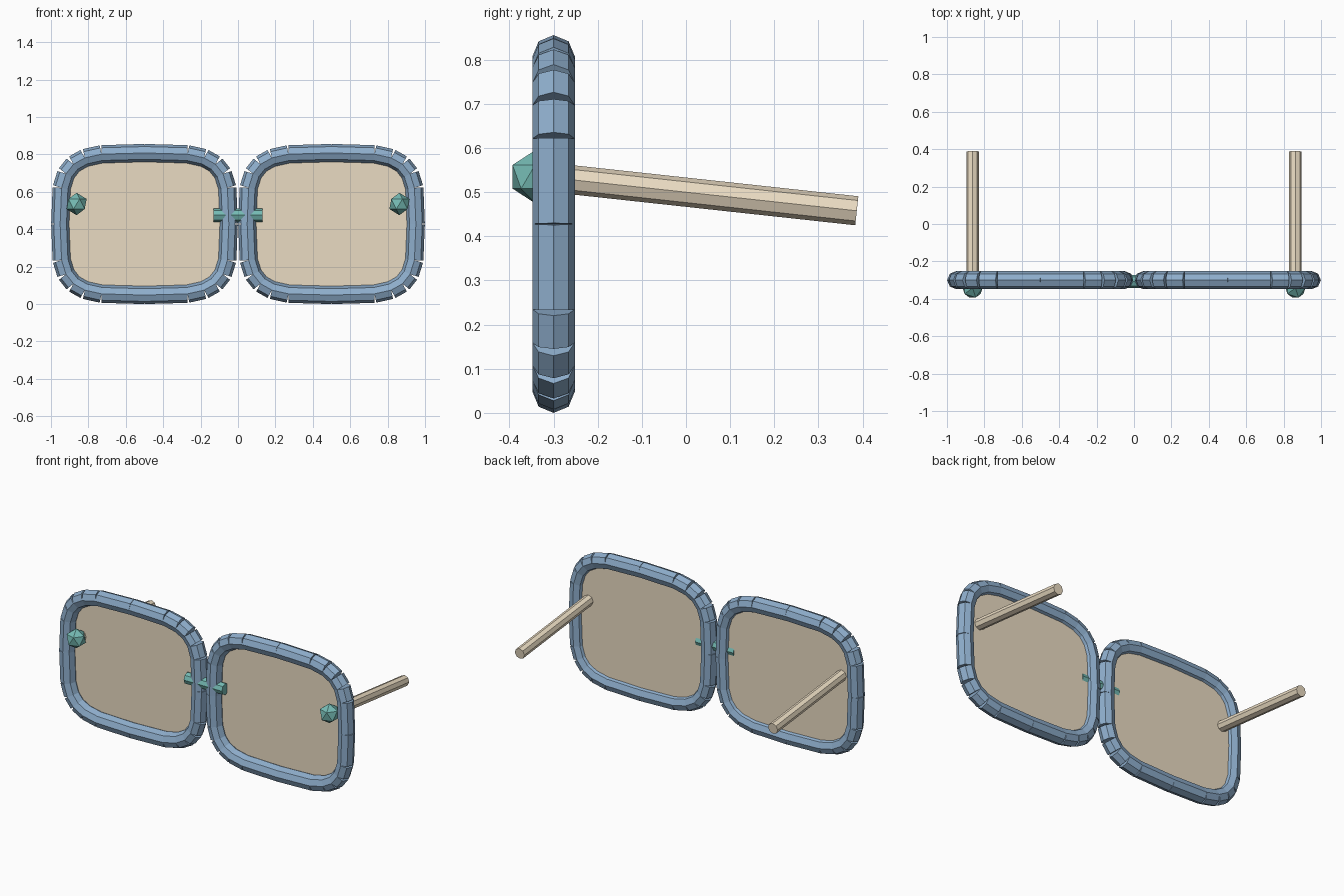
import bpy, bmesh, math
from mathutils import Matrix, Vector

if "Cube" in bpy.data.objects:
    bpy.data.objects.remove(bpy.data.objects["Cube"])


def material(name, rgb):
    m = bpy.data.materials.new(name)
    m.diffuse_color = (*rgb, 1)
    m.use_nodes = True
    m.node_tree.nodes["Principled BSDF"].inputs["Base Color"].default_value = m.diffuse_color
    return m


BLUE = material("blue", (0.27, 0.42, 0.60))
GREEN = material("green", (0.18, 0.50, 0.46))
TAN = material("tan", (0.82, 0.71, 0.54))


def make_object(name, bm, mat):
    me = bpy.data.meshes.new(name)
    bm.to_mesh(me)
    bm.free()
    me.materials.append(mat)
    ob = bpy.data.objects.new(name, me)
    bpy.context.collection.objects.link(ob)
    return ob


def add_rod(bm, p, q, r, side):
    """Eight-sided capped rod from p to q with a corner pointing along side."""
    p, q = Vector(p), Vector(q)
    z = (q - p).normalized()
    x = (Vector(side) - z * z.dot(Vector(side))).normalized()
    y = z.cross(x)
    mat = Matrix((x, y, z)).transposed().to_4x4()
    mat.translation = (p + q) / 2
    bmesh.ops.create_cone(bm, cap_ends=True, segments=8, radius1=r, radius2=r,
                          depth=(q - p).length, matrix=mat)


RIM_R, A, B, ZC, YC = 0.048, 0.451, 0.38, 0.428, -0.30


def outline(cx, y, steps=24):
    """Rounded-rectangle (superellipse) loop around one lens."""
    pts = []
    for i in range(steps):
        t = 2 * math.pi * i / steps
        c, s = math.cos(t), math.sin(t)
        c, s = (0 if abs(v) < 1e-6 else v for v in (c, s))
        pts.append(Vector((cx + A * math.copysign(math.sqrt(abs(c)), c), y,
                           ZC + B * math.copysign(math.sqrt(abs(s)), s))))
    return pts


for label, sx in (("left", -1), ("right", 1)):
    # rim: a ring of separate straight rods, open wedges at the bends
    bm = bmesh.new()
    pts = outline(sx * 0.5, YC)
    for i, p in enumerate(pts):
        add_rod(bm, p, pts[(i + 1) % len(pts)], RIM_R, (0, 1, 0))
    make_object(label + "_rim", bm, BLUE)

    # lens: thin plate held inside the rim
    bm = bmesh.new()
    face = bm.faces.new([bm.verts.new(v) for v in outline(sx * 0.5, -0.292)])
    ext = bmesh.ops.extrude_face_region(bm, geom=[face], use_keep_orig=True)
    moved = [v for v in ext["geom"] if isinstance(v, bmesh.types.BMVert)]
    bmesh.ops.translate(bm, verts=moved, vec=(0, 0.01, 0))
    bmesh.ops.recalc_face_normals(bm, faces=bm.faces)
    make_object(label + "_lens", bm, TAN)

    # temple arm, sloping down to the back
    bm = bmesh.new()
    add_rod(bm, (sx * 0.863, -0.33, 0.536), (sx * 0.863, 0.387, 0.458),
            0.033, (1, 0, 0))
    make_object(label + "_temple", bm, TAN)

    # faceted hinge stud
    bm = bmesh.new()
    bmesh.ops.create_icosphere(bm, subdivisions=1, radius=0.06,
                               matrix=Matrix.Translation((sx * 0.863, -0.342, 0.535)))
    make_object(label + "_hinge", bm, GREEN)

# nose bridge
bm = bmesh.new()
add_rod(bm, (-0.13, -0.308, 0.475), (0.13, -0.308, 0.475), 0.035, (0, 1, 0))
make_object("bridge", bm, GREEN)
